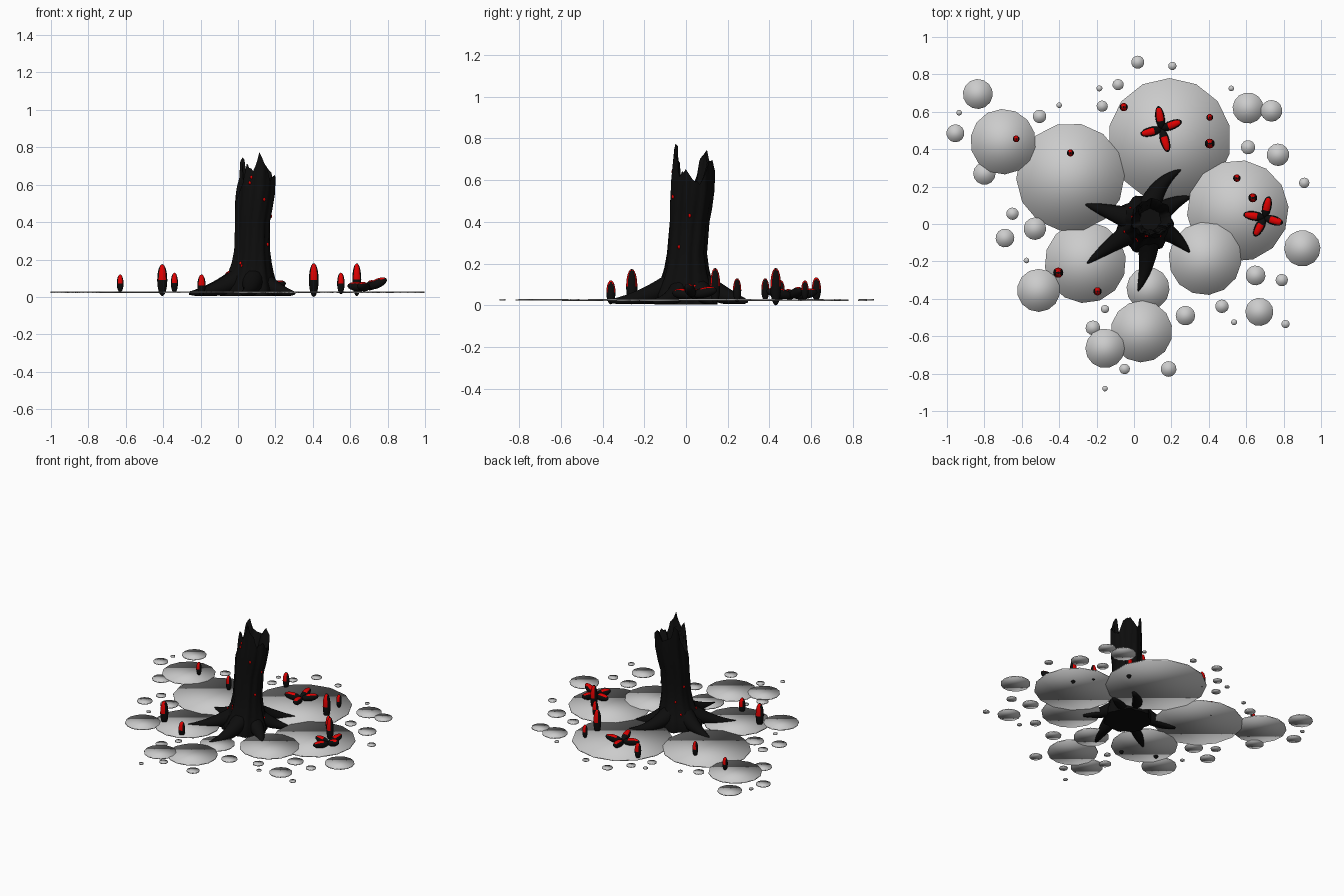
import bpy, bmesh, math, random
from mathutils import Vector, Matrix

if "Cube" in bpy.data.objects:
    bpy.data.objects.remove(bpy.data.objects["Cube"])
random.seed(4)

def material(name, col):
    m = bpy.data.materials.new(name)
    m.diffuse_color = (*col, 1)
    m.use_nodes = True
    m.node_tree.nodes["Principled BSDF"].inputs["Base Color"].default_value = m.diffuse_color
    return m

BLACK = material("charred black", (0.004, 0.004, 0.004))
RED = material("ember red", (0.75, 0.0, 0.0))
GREY = material("pale grey", (0.6, 0.6, 0.6))

def finish(bm, name, mats, angle=180):
    bmesh.ops.recalc_face_normals(bm, faces=bm.faces)
    me = bpy.data.meshes.new(name)
    bm.to_mesh(me)
    bm.free()
    for m in mats:
        me.materials.append(m)
    ob = bpy.data.objects.new(name, me)
    bpy.context.collection.objects.link(ob)
    bpy.ops.object.select_all(action='DESELECT')
    ob.select_set(True)
    bpy.context.view_layer.objects.active = ob
    bpy.ops.object.shade_smooth_by_angle(angle=math.radians(angle))
    return ob

def loft(bm, rings):
    """Skin a list of equal closed rings and cap both ends."""
    vs = [[bm.verts.new(p) for p in r] for r in rings]
    n = len(vs[0])
    for a, b in zip(vs, vs[1:]):
        for i in range(n):
            j = (i + 1) % n
            bm.faces.new((a[i], a[j], b[j], b[i]))
    bm.faces.new(vs[0])
    bm.faces.new(vs[-1])

def lerp_table(table, z):
    for a, b in zip(table, table[1:]):
        if z <= b[0]:
            t = max(0, (z - a[0]) / (b[0] - a[0]))
            return [p + (q - p) * t for p, q in zip(a[1:], b[1:])]
    return list(table[-1][1:])

# Thin ground discs: x, y, radius
BIG = [(.19, .45, .33), (-.34, .25, .29), (-.70, .44, .175), (.555, .07, .272),
       (.38, -.185, .195), (-.26, -.205, .218), (.075, -.345, .115), (.04, -.575, .165),
       (-.155, -.665, .105), (-.51, -.355, .115), (.9, -.13, .097), (-.835, .695, .08)]
SMALL = [(-.955, .485, .048), (-.8, .27, .06), (-.53, -.025, .06), (-.69, -.075, .05),
         (-.65, .055, .033), (-.575, -.195, .015), (-.505, .575, .036), (-.40, .635, .015),
         (-.935, .595, .015), (.02, .865, .035), (.205, .845, .022), (-.085, .745, .03),
         (-.185, .725, .016), (-.17, .63, .03), (.52, .725, .015), (.61, .62, .083),
         (.735, .605, .058), (.61, .41, .038), (.77, .37, .06), (.91, .22, .028),
         (.65, -.275, .053), (.79, -.30, .033), (.67, -.47, .075), (.81, -.535, .022),
         (.535, -.525, .016), (.47, -.44, .036), (.275, -.49, .052), (.185, -.775, .042),
         (-.05, -.775, .028), (-.155, -.88, .015), (-.22, -.555, .039), (-.155, -.455, .022)]

def discs(name, items, sides):
    bm = bmesh.new()
    for k, (x, y, r) in enumerate(items):
        bmesh.ops.create_cone(bm, cap_ends=True, segments=sides, radius1=r, radius2=r,
                              depth=.007, matrix=Matrix.Translation((x, y, .025 + .0004 * (k % 5)))
                              @ Matrix.Rotation(k * .7, 4, 'Z'))
    finish(bm, name, [GREY])

discs("large_ground_discs", BIG, 14)
discs("small_ground_discs", SMALL, 14)

# Broken trunk, leaning slightly: z, radius, centre x, centre y
TRUNK = [(0.005, .15, .055, 0), (.05, .15, .055, 0), (.10, .128, .062, 0), (.16, .107, .07, .002),
         (.25, .093, .074, .004), (.40, .092, .077, .015), (.50, .102, .087, .024),
         (.60, .102, .098, .032), (.80, .092, .098, .042)]
# Top edge height around the trunk, every 20 degrees from +x
RIM = [.62, .60, .66, .71, .69, .64, .66, .75, .70, .56, .53, .60, .71, .67, .78, .72, .64, .66]
N = 54

def trunk_point(a, z, k=1.0):
    r, cx, cy = lerp_table(TRUNK, z)
    r *= k * (1 + .04 * math.cos(7 * a + 3 * z) + .03 * math.cos(13 * a - 4 * z))
    return Vector((cx + r * math.cos(a), cy + r * math.sin(a), z))

angles = [2 * math.pi * i / N for i in range(N)]
tops = []
for i in range(N):
    u = i / 3
    j, f = int(u), u - int(u)
    tops.append(RIM[j] * (1 - f) + RIM[(j + 1) % 18] * f + random.uniform(-.025, .008))
bm = bmesh.new()
rings = [[trunk_point(a, z) for a in angles]
         for z in (.005, .05, .09, .13, .18, .25, .33, .40, .46)]
rings.append([trunk_point(a, .46 + (t - .46) * .5) for a, t in zip(angles, tops)])
rings.append([trunk_point(a, t) for a, t in zip(angles, tops)])
rings.append([trunk_point(a, t - .012, .86) for a, t in zip(angles, tops)])
rings.append([trunk_point(a, .50, .55) for a in angles])
loft(bm, rings)
finish(bm, "broken_trunk", [BLACK], 50)

# Curved tapering roots: control point and tip
ROOTS = [((.09, .21), (.25, .29)), ((.18, .11), (.30, .145)), ((.20, -.03), (.30, -.155)),
         ((.10, -.18), (.02, -.36)), ((-.09, -.08), (-.25, -.21)), ((-.11, .06), (-.26, .105))]
bm = bmesh.new()
for c, tip in ROOTS:
    s, c, tip = Vector((.065, 0)), Vector(c), Vector(tip)
    rings = []
    for i in range(11):
        t = i / 10
        p = s * (1 - t) ** 2 + c * 2 * t * (1 - t) + tip * t * t
        d = ((c - s) * (1 - t) + (tip - c) * t).normalized()
        r = .068 * (1 - t) ** .9 + .009
        z = .02 + .13 * (1 - t) ** 2
        rings.append([(p.x - d.y * r * math.cos(a), p.y + d.x * r * math.cos(a),
                       max(.006, z + r * math.sin(a)))
                      for a in (2 * math.pi * k / 14 for k in range(14))])
    loft(bm, rings)
finish(bm, "roots", [BLACK])

# Small embers on the bark: angle in degrees, height
bm = bmesh.new()
for deg, z in [(235, .18), (242, .165), (250, .61), (300, .52), (255, .64), (0, .43), (-25, .28),
               (20, .09), (-15, .07), (120, .2), (160, .3), (135, .12), (200, .13), (75, .1)]:
    m = Matrix.Translation(trunk_point(math.radians(deg), z)) @ Matrix.Diagonal((.008, .008, .011, 1))
    bmesh.ops.create_icosphere(bm, subdivisions=1, radius=1, matrix=m)
finish(bm, "bark_embers", [RED])

# Pods: black ellipsoids with red on the outer half
def pod(bm, p0, p1, r, rule):
    p0, p1 = Vector(p0), Vector(p1)
    axis = p1 - p0
    rot = axis.to_track_quat('Z', 'Y').to_matrix().to_4x4()
    m = (Matrix.Translation((p0 + p1) / 2) @ rot @ Matrix.Diagonal((r, r, axis.length / 2, 1)))
    vs = bmesh.ops.create_uvsphere(bm, u_segments=16, v_segments=12, radius=1, matrix=m)['verts']
    bm.normal_update()
    for f in {f for v in vs for f in v.link_faces}:
        along = (f.calc_center_median() - p0).dot(axis) / axis.length_squared
        f.material_index = int(rule(along, f.normal))

bm = bmesh.new()
for x, y, z0, z1, r in [(-.63, .455, .025, .12, .018), (-.34, .38, .02, .13, .019),
                        (-.405, -.26, .005, .175, .027), (-.195, -.36, .005, .12, .022),
                        (-.055, .625, .02, .135, .022), (.405, .57, .025, .12, .018),
                        (.405, .43, 0, .18, .026), (.55, .245, .015, .13, .02),
                        (.635, .14, .005, .18, .024)]:
    pod(bm, (x, y, z0), (x, y, z1), r,
        lambda s, n: .5 < s < .96 and abs(n.x) < .75)
finish(bm, "upright_pods", [BLACK, RED])

# Star-shaped clusters of four lying pods
def star(name, centre, tips):
    bm = bmesh.new()
    for t in tips:
        pod(bm, centre, t, .025, lambda s, n: .35 < s < .93 and n.z > .6)
    finish(bm, name, [BLACK, RED])

star("back_star_cluster", (.148, .508, .045),
     [(.13, .63, .065), (.255, .55, .075), (.182, .385, .07), (.035, .48, .06)])
star("right_star_cluster", (.698, .034, .05),
     [(.722, .148, .075), (.795, .005, .095), (.645, -.065, .06), (.585, .052, .06)])
